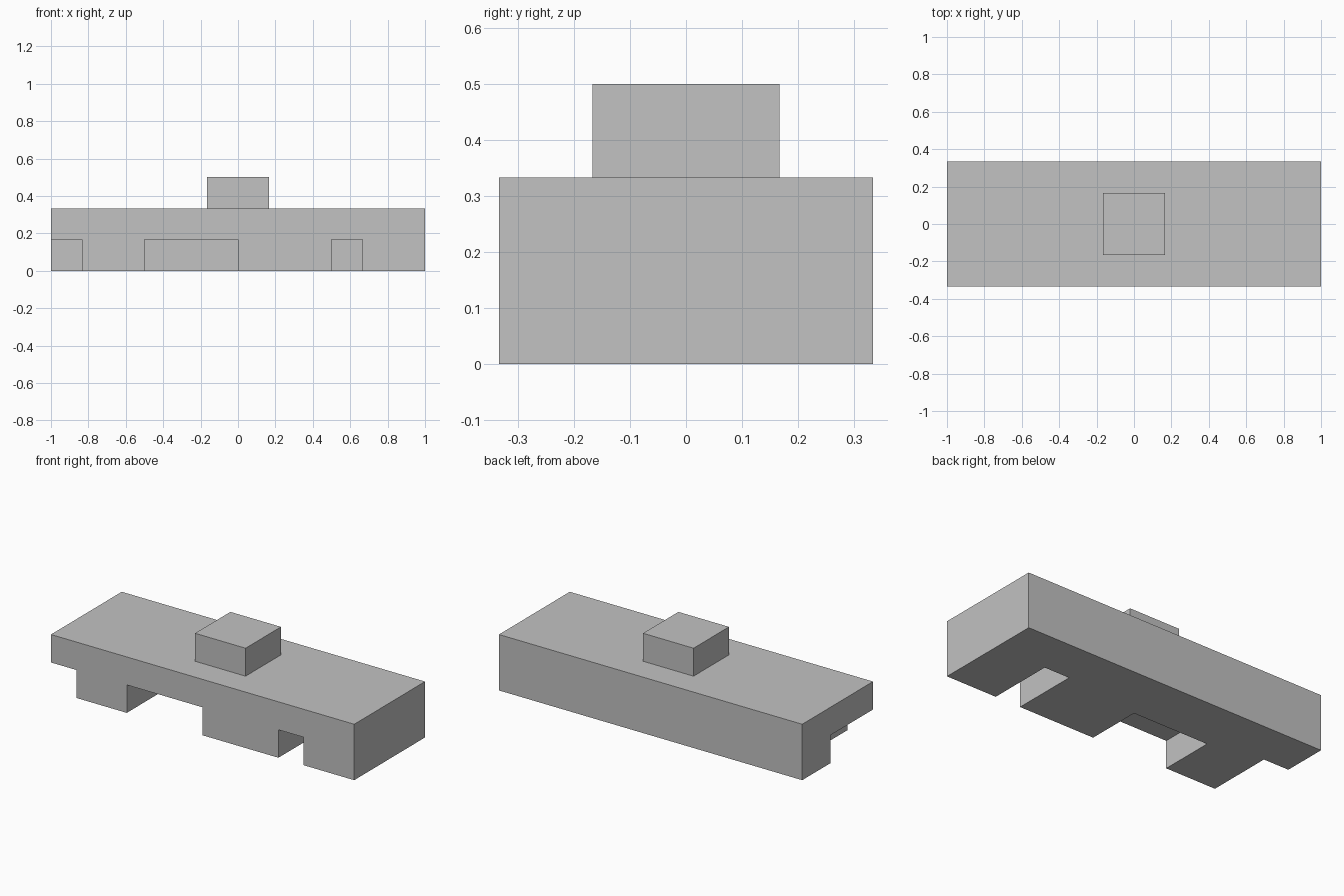
import bpy
from mathutils import Vector

default = bpy.data.objects.get("Cube")
if default:
    bpy.data.objects.remove(default, do_unlink=True)

grey = bpy.data.materials.new("plain grey")
grey.use_nodes = True
grey.diffuse_color = (0.54, 0.54, 0.54, 1)
grey.node_tree.nodes["Principled BSDF"].inputs["Base Color"].default_value = (0.54, 0.54, 0.54, 1)


def box(name, low, high):
    """Axis-aligned box between two corners."""
    low, high = Vector(low), Vector(high)
    bpy.ops.mesh.primitive_cube_add(size=1)
    obj = bpy.context.object
    obj.name = obj.data.name = name
    for v in obj.data.vertices:
        v.co = (low + high) / 2 + v.co * (high - low)
    obj.data.materials.append(grey)
    return obj


U = 1 / 6          # basic step of the block
FRONT = -2 * U
OVER = 0.05        # cutter overshoot past outer faces

# Main block and the square stud on top
body = box("body", (-1, FRONT, 0), (1, -FRONT, 2 * U))
box("top_stud", (-U, -U, 2 * U), (U, U, 3 * U))

# Notches in the lower front edge: left x, right x, back y
notches = [
    (-1 - OVER, -5 * U, 0.4 * U),
    (-3 * U, 0, 0),
    (3 * U, 4 * U, 0.4 * U),
]
for x0, x1, back in notches:
    cutter = box("notch_cutter", (x0, FRONT - OVER, -OVER), (x1, back, U))
    cutter.hide_render = True
    cut = body.modifiers.new("notch", "BOOLEAN")
    cut.operation = "DIFFERENCE"
    cut.solver = "EXACT"
    cut.object = cutter
    bpy.context.view_layer.objects.active = body
    bpy.ops.object.modifier_apply(modifier=cut.name)
    bpy.data.objects.remove(cutter, do_unlink=True)
